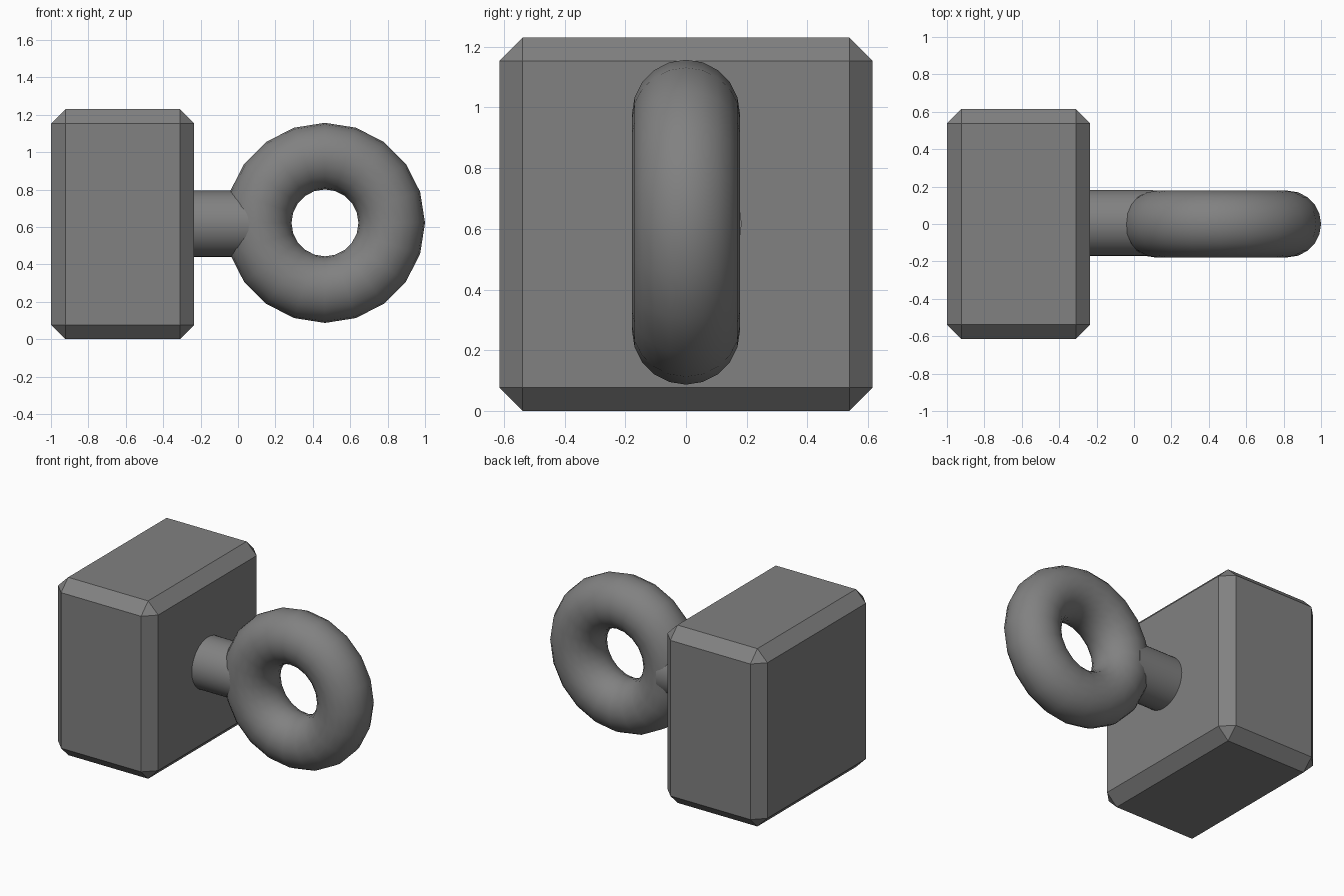
import bpy
import math

cube = bpy.data.objects.get("Cube")
if cube:
    bpy.data.objects.remove(cube, do_unlink=True)

# Single grey colour
grey = bpy.data.materials.new("plain_grey")
grey.use_nodes = True
colour = (0.22, 0.22, 0.22, 1)
grey.diffuse_color = colour
grey.node_tree.nodes["Principled BSDF"].inputs["Base Color"].default_value = colour


def finish(name, smooth):
    obj = bpy.context.object
    obj.name = name
    obj.data.materials.append(grey)
    if smooth:
        bpy.ops.object.shade_smooth_by_angle(angle=math.radians(40))
    return obj


# Chamfered block
bpy.ops.mesh.primitive_cube_add(size=1, location=(-0.617, 0, 0.615))
block = finish("block", False)
block.scale = (0.766, 1.23, 1.23)
bpy.ops.object.transform_apply(location=False, rotation=False, scale=True)
bevel = block.modifiers.new("chamfer", "BEVEL")
bevel.width = 0.077
bevel.segments = 1

# Round neck running from the block into the ring
neck_start, neck_end = -0.3, 0.104
bpy.ops.mesh.primitive_cylinder_add(
    vertices=32, radius=0.177, depth=neck_end - neck_start,
    location=((neck_start + neck_end) / 2, 0.006, 0.617),
    rotation=(0, math.pi / 2, 0))
finish("neck", True)

# Upright ring
bpy.ops.mesh.primitive_torus_add(
    major_segments=20, minor_segments=20,
    major_radius=0.357, minor_radius=0.178,
    location=(0.465, 0, 0.622), rotation=(math.pi / 2, 0, 0))
finish("ring", True)
